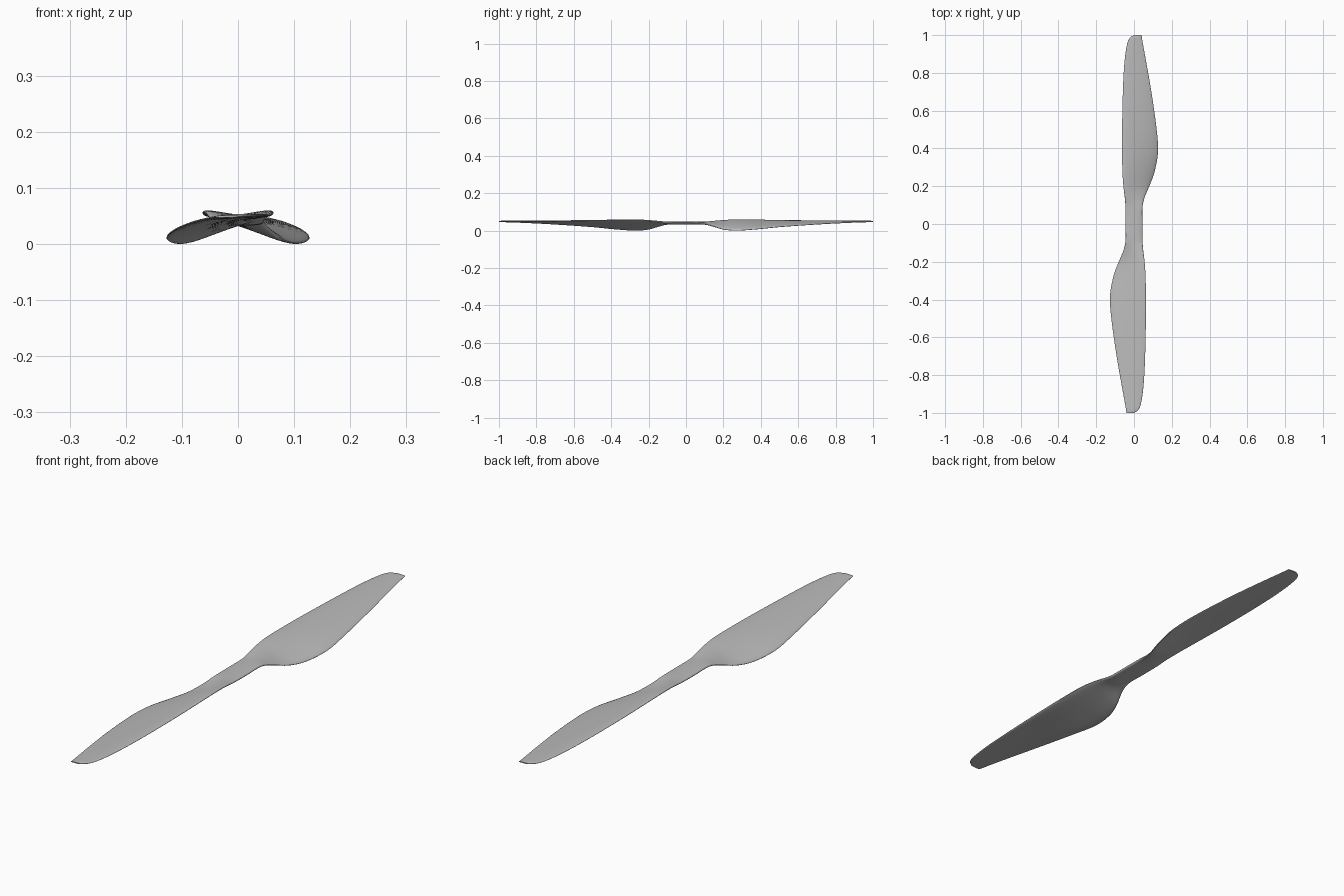
import bpy, bmesh, math
from mathutils import Vector, Matrix

cube = bpy.data.objects.get("Cube")
if cube:
    bpy.data.objects.remove(cube, do_unlink=True)

grey = bpy.data.materials.new("light grey plastic")
grey.use_nodes = True
COLOUR = (0.5, 0.5, 0.5, 1)
grey.diffuse_color = COLOUR
grey.node_tree.nodes["Principled BSDF"].inputs["Base Color"].default_value = COLOUR

# Blade stations: y, left edge x and z, right edge x and z, thickness, camber
STATIONS = [
    (0.00, -.045, .048, .045, .048, .015, .001),
    (0.09, -.045, .049, .045, .047, .015, .001),
    (0.14, -.049, .056, .056, .034, .014, .003),
    (0.20, -.056, .063, .081, .016, .014, .004),
    (0.27, -.061, .066, .107, .010, .014, .005),
    (0.38, -.063, .065, .127, .017, .013, .005),
    (0.50, -.063, .063, .120, .029, .012, .004),
    (0.70, -.059, .060, .092, .043, .010, .003),
    (0.85, -.051, .059, .066, .051, .008, .002),
    (0.95, -.037, .059, .048, .055, .007, .001),
    (0.985, -.022, .059, .042, .056, .006, .001),
    (1.00, -.001, .058, .040, .057, .004, 0),
]
STEPS = 5    # sub-steps between stations
AROUND = 32  # points around one section


def spline(a, b, c, d, y):
    """Smooth value between stations b and c, safe for uneven spacing."""
    h = c[0] - b[0]
    t = (y - b[0]) / h
    out = []
    for k in range(1, len(b)):
        m0 = (c[k] - a[k]) / (c[0] - a[0]) * h
        m1 = (d[k] - b[k]) / (d[0] - b[0]) * h
        out.append((2*t**3 - 3*t**2 + 1) * b[k] + (t**3 - 2*t**2 + t) * m0
                   + (3*t**2 - 2*t**3) * c[k] + (t**3 - t**2) * m1)
    return out


def section(y, xl, zl, xr, zr, thick, camber):
    """Closed, cambered section with blunt rounded edges."""
    left, right = Vector((xl, y, zl)), Vector((xr, y, zr))
    chord = right - left
    normal = Vector((-chord.z, 0, chord.x)).normalized()
    points = []
    for i in range(AROUND):
        a = 2 * math.pi * i / AROUND
        c, s = math.cos(a), math.sin(a)
        u = math.copysign(abs(c) ** 0.6, c)
        v = math.copysign(abs(s) ** 0.8, s)
        offset = camber * (1 - u * u) + v * thick / 2
        points.append(left + chord * (u + 1) / 2 + normal * offset)
    return points


# One blade, lofted from the hub centre to the tip
bm = bmesh.new()
sections = []
for n in range(len(STATIONS) - 1):
    b, c = STATIONS[n], STATIONS[n + 1]
    a = STATIONS[max(n - 1, 0)]
    d = STATIONS[min(n + 2, len(STATIONS) - 1)]
    for k in range(STEPS):
        y = b[0] + (c[0] - b[0]) * k / STEPS
        sections.append(section(y, *spline(a, b, c, d, y)))
sections.append(section(*STATIONS[-1]))
rings = [[bm.verts.new(p) for p in s] for s in sections]
for r0, r1 in zip(rings, rings[1:]):
    for i in range(AROUND):
        j = (i + 1) % AROUND
        bm.faces.new((r0[i], r0[j], r1[j], r1[i]))
bm.faces.new(rings[-1])

# Second blade: half a turn about the hub axis, welded at the centre
copy = bmesh.ops.duplicate(bm, geom=bm.verts[:] + bm.edges[:] + bm.faces[:])
turned = [g for g in copy["geom"] if isinstance(g, bmesh.types.BMVert)]
bmesh.ops.rotate(bm, verts=turned, cent=(0, 0, 0), matrix=Matrix.Rotation(math.pi, 3, 'Z'))
bmesh.ops.remove_doubles(bm, verts=bm.verts[:], dist=0.00005)
bmesh.ops.recalc_face_normals(bm, faces=bm.faces[:])

# Stand the lowest point on the ground
low = min(v.co.z for v in bm.verts)
bmesh.ops.translate(bm, verts=bm.verts[:], vec=(0, 0, -low))

mesh = bpy.data.meshes.new("propeller")
bm.to_mesh(mesh)
bm.free()
mesh.materials.append(grey)
propeller = bpy.data.objects.new("propeller", mesh)
bpy.context.collection.objects.link(propeller)
bpy.context.view_layer.objects.active = propeller
propeller.select_set(True)
bpy.ops.object.shade_smooth_by_angle(angle=math.radians(40))
